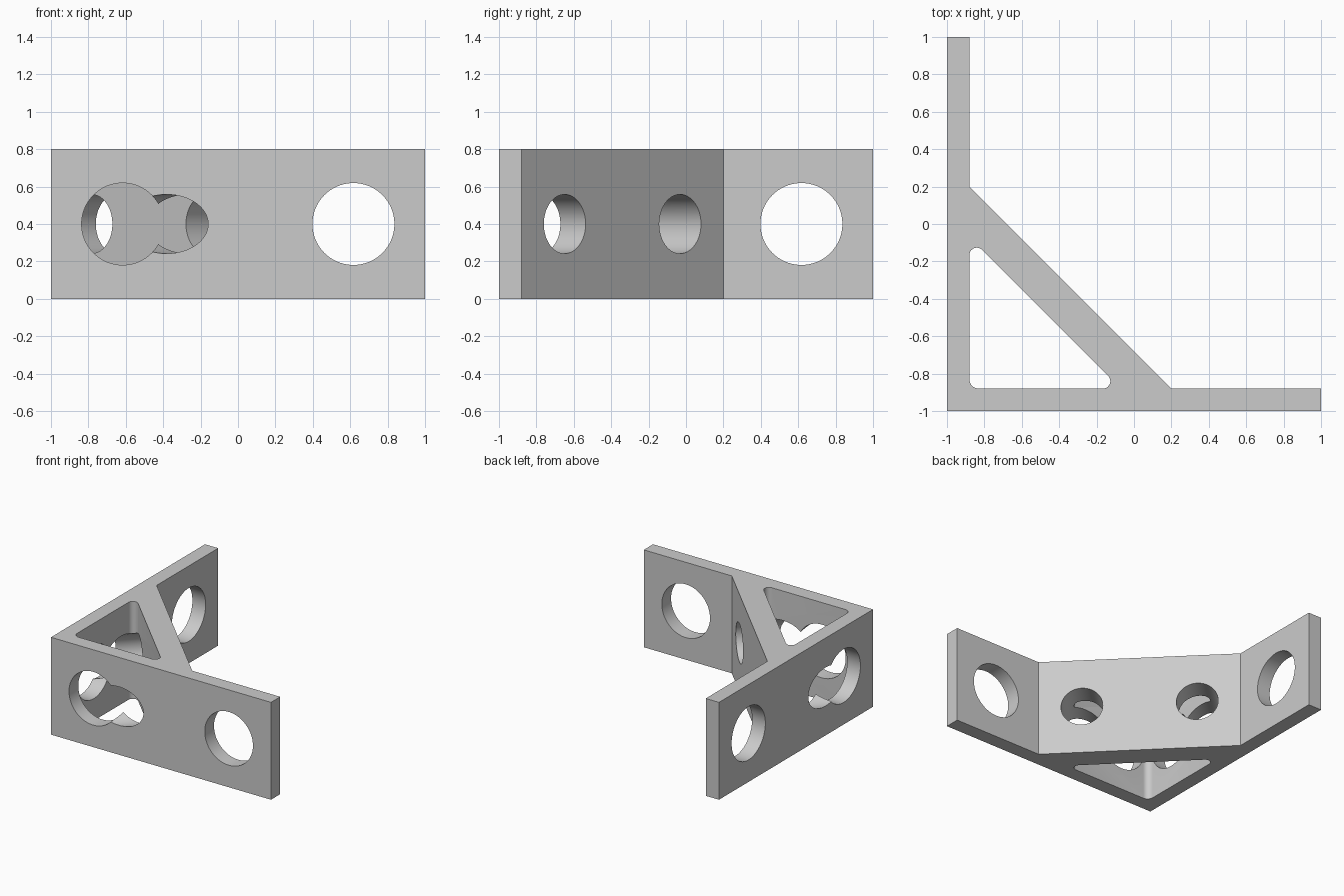
import bpy, bmesh, math
from mathutils import Vector

cube = bpy.data.objects.get("Cube")
if cube:
    bpy.data.objects.remove(cube, do_unlink=True)

HEIGHT, MID = 0.8, 0.4
INNER = -0.88            # inner face of both plates
BIG_R, SMALL_R = 0.219, 0.158

grey = bpy.data.materials.new("plain grey")
grey.use_nodes = True
grey.diffuse_color = (0.6, 0.6, 0.6, 1)
grey.node_tree.nodes["Principled BSDF"].inputs["Base Color"].default_value = (0.6, 0.6, 0.6, 1)


def add_object(name, bm):
    bmesh.ops.recalc_face_normals(bm, faces=bm.faces)
    mesh = bpy.data.meshes.new(name)
    bm.to_mesh(mesh)
    bm.free()
    mesh.materials.append(grey)
    obj = bpy.data.objects.new(name, mesh)
    bpy.context.collection.objects.link(obj)
    return obj


def prism(name, outline, z0, z1):
    bm = bmesh.new()
    face = bm.faces.new([bm.verts.new((p[0], p[1], z0)) for p in outline])
    top = bmesh.ops.extrude_face_region(bm, geom=[face])["geom"]
    verts = [v for v in top if isinstance(v, bmesh.types.BMVert)]
    bmesh.ops.translate(bm, verts=verts, vec=(0, 0, z1 - z0))
    return add_object(name, bm)


def rounded(corners, steps=10):
    """Fillet each (x, y, radius) corner of a convex polygon listed anticlockwise."""
    points = []
    for i, (x, y, r) in enumerate(corners):
        p = Vector((x, y))
        a = (Vector(corners[i - 1][:2]) - p).normalized()
        b = (Vector(corners[(i + 1) % len(corners)][:2]) - p).normalized()
        half = a.angle(b) / 2
        centre = p + (a + b).normalized() * r / math.sin(half)
        sweep = math.pi - 2 * half
        mid = math.atan2(*(p - centre).yx)
        for s in range(steps + 1):
            t = mid + sweep * (s / steps - 0.5)
            points.append(centre + r * Vector((math.cos(t), math.sin(t))))
    return points


def rod(name, start, end, radius):
    """Round cutter between two points at mid height."""
    a, b = Vector((*start, MID)), Vector((*end, MID))
    bm = bmesh.new()
    bmesh.ops.create_cone(bm, cap_ends=True, segments=96, radius1=radius,
                          radius2=radius, depth=(b - a).length)
    turn = (b - a).to_track_quat('Z', 'Y').to_matrix()
    bmesh.ops.rotate(bm, verts=bm.verts, cent=(0, 0, 0), matrix=turn)
    bmesh.ops.translate(bm, verts=bm.verts, vec=(a + b) / 2)
    return add_object(name, bm)


# Two plates at a right angle, joined by a diagonal brace
bracket = prism("corner_bracket", [
    (-1, -1), (1, -1), (1, INNER), (0.2, INNER),
    (INNER, 0.2), (INNER, 1), (-1, 1)], 0, HEIGHT)

# Triangular pocket behind the brace
tip = -0.95 - INNER
cutters = [prism("pocket_cutter", rounded([
    (INNER, INNER, 0.05), (tip, INNER, 0.04), (INNER, tip, 0.04)]), -0.1, HEIGHT + 0.1)]

# Large holes through the plates, mirrored across the diagonal
for pos in (-0.617, 0.617):
    path = [(pos, -1.1), (pos, -0.82)]
    cutters.append(rod("front_hole_cutter", *path, BIG_R))
    cutters.append(rod("side_hole_cutter", *[p[::-1] for p in path], BIG_R))

# Small holes square to the brace, running on through the plates
path = [(0.17, -0.447), (-0.783, -1.4)]
cutters.append(rod("brace_hole_cutter", *path, SMALL_R))
cutters.append(rod("brace_hole_cutter", *[p[::-1] for p in path], SMALL_R))

bpy.context.view_layer.objects.active = bracket
for cutter in cutters:
    cutter.hide_render = True
    cut = bracket.modifiers.new("cut", 'BOOLEAN')
    cut.operation = 'DIFFERENCE'
    cut.solver = 'EXACT'
    cut.object = cutter
    bpy.ops.object.modifier_apply(modifier=cut.name)
    bpy.data.objects.remove(cutter, do_unlink=True)

# Smooth hole walls, crisp plate edges
for obj in bpy.context.selected_objects:
    obj.select_set(False)
bracket.select_set(True)
bpy.ops.object.shade_smooth_by_angle(angle=math.radians(30))
